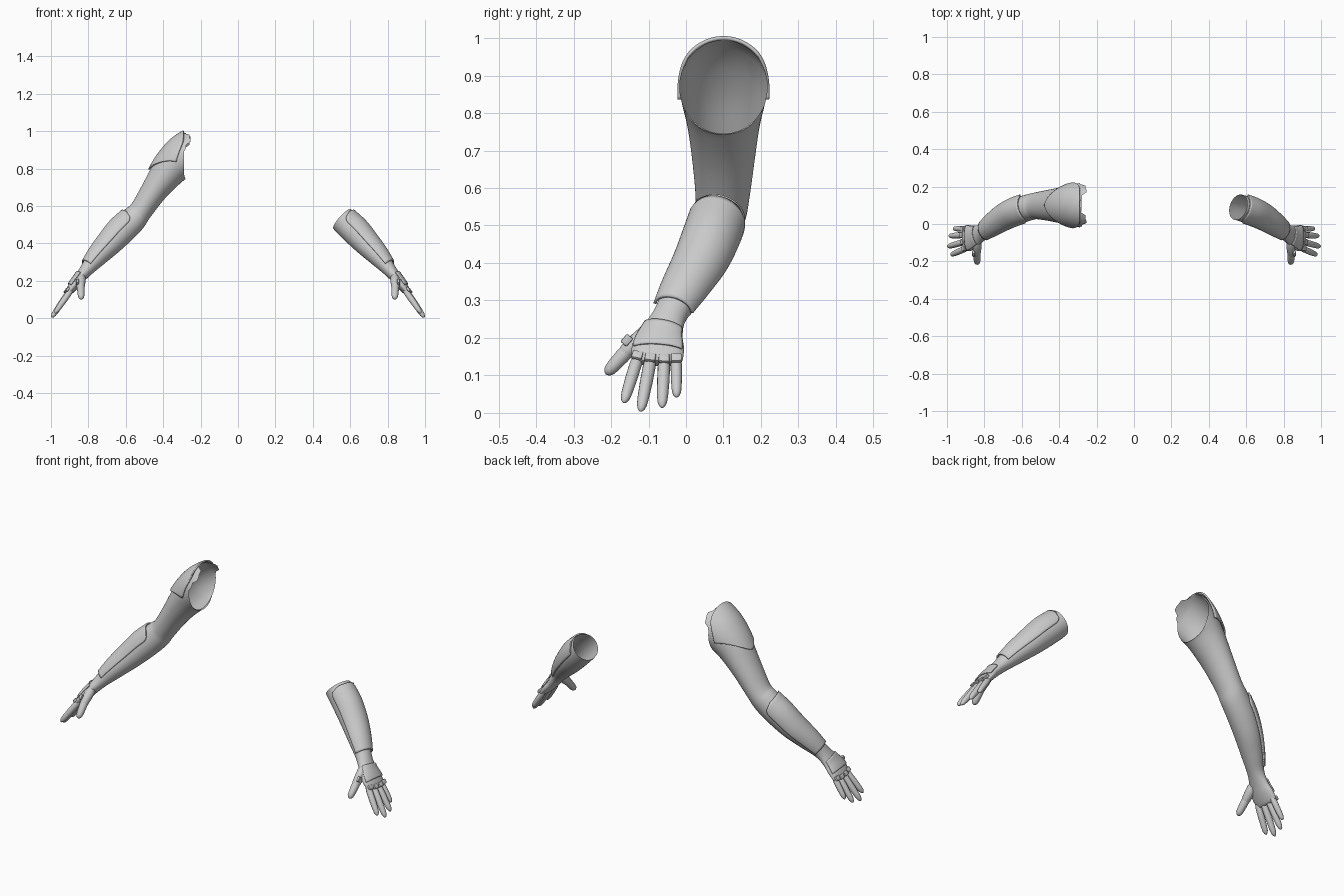
import bpy, bmesh, math
from mathutils import Vector, Matrix

if "Cube" in bpy.data.objects:
    bpy.data.objects.remove(bpy.data.objects["Cube"])

grey = bpy.data.materials.new("light_grey")
grey.diffuse_color = (0.6, 0.6, 0.6, 1)
grey.use_nodes = True
grey.node_tree.nodes["Principled BSDF"].inputs["Base Color"].default_value = grey.diffuse_color

# Cross-sections from shoulder to knuckles: centre, axis, half width along y, half depth
RINGS = [
    ((.29, .10, .87), (1, 0, 0), .118, .125),
    ((.335, .10, .83), (.85, 0, -.5), .110, .102),
    ((.385, .10, .77), (.65, 0, -.76), .097, .088),
    ((.45, .10, .68), (.6, 0, -.8), .084, .071),
    ((.52, .097, .575), (.63, -.1, -.76), .072, .062),
    ((.557, .09, .53), (.72, -.25, -.64), .070, .070),
    ((.625, .068, .465), (.68, -.28, -.68), .070, .073),
    ((.69, .037, .395), (.66, -.38, -.68), .066, .065),
    ((.755, -.005, .325), (.66, -.38, -.68), .056, .052),
    ((.808, -.042, .262), (.64, -.3, -.7), .045, .037),
    ((.846, -.064, .215), (.62, -.2, -.76), .056, .029),
    ((.876, -.074, .178), (.62, -.1, -.78), .069, .026),
    ((.903, -.077, .143), (.62, -.05, -.78), .068, .020),
    ((.911, -.078, .132), (.62, -.05, -.78), .060, .012),
]
FLAT = [Vector((*c, *d, ru, rv)) for c, d, ru, rv in RINGS]


def frame(d):
    d = Vector(d).normalized()
    u = (Vector((0, 1, 0)) - d * d.y).normalized()
    return d, u, d.cross(u)


def surface(t, a, off=0.0):
    """Point on the arm at station t and angle a, measured from the outer side."""
    n = len(FLAT)
    i = min(int(t), n - 2)
    f = t - i
    p0, p1, p2, p3 = (FLAT[max(0, min(n - 1, i + k))] for k in (-1, 0, 1, 2))
    q = .5 * (2 * p1 + (p2 - p0) * f + (2 * p0 - 5 * p1 + 4 * p2 - p3) * f * f
              + (3 * p1 - p0 - 3 * p2 + p3) * f ** 3)
    d, u, v = frame(q[3:6])
    return Vector(q[0:3]) + v * (q[7] + off) * math.cos(a) + u * (q[6] + off) * math.sin(a)


def finish(name, side, verts, faces):
    me = bpy.data.meshes.new(name)
    me.from_pydata([(p[0] * side, p[1], p[2]) for p in verts], [],
                   [f if side > 0 else f[::-1] for f in faces])
    ob = bpy.data.objects.new(name, me)
    bpy.context.collection.objects.link(ob)
    me.materials.append(grey)
    bpy.context.view_layer.objects.active = ob
    bpy.ops.object.select_all(action='DESELECT')
    ob.select_set(True)
    bpy.ops.object.shade_smooth_by_angle(angle=math.radians(40))
    return ob


def grid_faces(rows, cols, closed):
    w = cols if closed else cols - 1
    return [(i * cols + j, (i + 1) * cols + j, (i + 1) * cols + (j + 1) % cols,
             i * cols + (j + 1) % cols) for i in range(rows - 1) for j in range(w)]


def plate(name, side, t0, t1, reach, off, thick, rows=30, cols=25):
    """Curved armour plate that follows the arm surface."""
    verts = []
    for i in range(rows):
        t = t0 + (t1 - t0) * i / (rows - 1)
        m = math.radians(reach(t))
        for j in range(cols):
            verts.append(surface(t, m * (2 * j / (cols - 1) - 1), off))
    ob = finish(name, side, verts, grid_faces(rows, cols, False))
    mod = ob.modifiers.new("thickness", 'SOLIDIFY')
    mod.thickness, mod.offset = thick, 0


def limb(name, side, start):
    rows, cols = (13 - start) * 5 + 1, 40
    verts = []
    for i in range(rows):
        for j in range(cols):
            a = 2 * math.pi * j / cols
            p = surface(start + i / 5, a)
            # torn shoulder edge
            if start == 0 and i == 0 and math.cos(a) > .2:
                p.x -= (0, .012, .035, .03, .005)[(j // 2) % 5]
            verts.append(p)
    faces = grid_faces(rows, cols, True)
    faces.append(tuple(range((rows - 1) * cols, rows * cols)))
    finish(name, side, verts, faces)


def digit(name, side, a, b, r):
    a, b = Vector(a), Vector(b)
    d, u, v = frame(b - a)
    prof = [(0, .8), (.15, 1), (.45, 1), (.75, .9), (.88, .78), (.95, .55), (.985, .3), (1, .08)]
    n = 14
    verts = [a.lerp(b, s) + (u * math.cos(k * 2 * math.pi / n) - v * math.sin(k * 2 * math.pi / n)) * r * w
             for s, w in prof for k in range(n)]
    faces = grid_faces(len(prof), n, True)
    faces += [tuple(range(n)), tuple(range((len(prof) - 1) * n, len(prof) * n))[::-1]]
    ob = finish(name, side, verts, faces)
    bm = bmesh.new()
    bm.from_mesh(ob.data)
    bmesh.ops.recalc_face_normals(bm, faces=bm.faces)
    bm.to_mesh(ob.data)
    bm.free()


def block(name, side, c, axis, size):
    """Small rounded plate lying on the back of the hand."""
    d, u, v = frame(axis)
    bm = bmesh.new()
    bmesh.ops.create_cube(bm, size=1)
    bmesh.ops.scale(bm, vec=size, verts=bm.verts)
    bmesh.ops.bevel(bm, geom=bm.edges[:], offset=.004, segments=2, affect='EDGES', profile=.5)
    bm.transform(Matrix.Translation(c) @ Matrix((d, u, v)).transposed().to_4x4())
    bm.verts.index_update()
    verts = [p.co.copy() for p in bm.verts]
    faces = [tuple(p.index for p in f.verts) for f in bm.faces]
    bm.free()
    finish(name, side, verts, faces)


def guard_reach(t):
    k = min(1, (t - 5.2) / .45)
    return 45 + 40 * math.sqrt(max(0, 1 - (1 - k) ** 2))


def pad_reach(t):
    if t < .9:
        return 47 + 43 * (t / .9) ** .7
    return max(2, 90 * (max(0, 2.35 - t) / 1.45) ** .7)


FINGERS = {  # base, tip, radius
    "index": ((.893, -.128, .150), (.979, -.166, .027), .0165),
    "middle": ((.901, -.094, .145), (.996, -.121, .004), .0170),
    "ring": ((.903, -.058, .142), (.988, -.064, .014), .0165),
    "little": ((.900, -.026, .144), (.965, -.025, .042), .0150),
}

for side, word, start in ((-1, "left", 0), (1, "right", 5)):
    limb(word + "_arm", side, start)
    plate(word + "_forearm_guard", side, 5.2, 8.75, guard_reach, .006, .008)
    plate(word + "_hand_plate", side, 9.75, 11.3, lambda t: 62, .004, .006, 12, 15)
    for n, (a, b, r) in FINGERS.items():
        digit(f"{word}_{n}_finger", side, a, b, r)
        axis = Vector(b) - Vector(a)
        d, u, v = frame(axis)
        block(f"{word}_{n}_knuckle", side, Vector(a) + d * .008 + v * .017, axis, (.024, .029, .014))
    # thumb with its own small plate
    digit(word + "_thumb_base", side, (.838, -.09, .225), (.842, -.175, .150), .024)
    digit(word + "_thumb", side, (.842, -.135, .190), (.838, -.214, .103), .020)
    block(word + "_thumb_plate", side, Vector((.858, -.158, .194)), (0, -.6, -.7), (.028, .022, .014))

# Shoulder pad, only on the complete arm
plate("shoulder_pad", -1, 0, 2.35, pad_reach, .007, .008)
